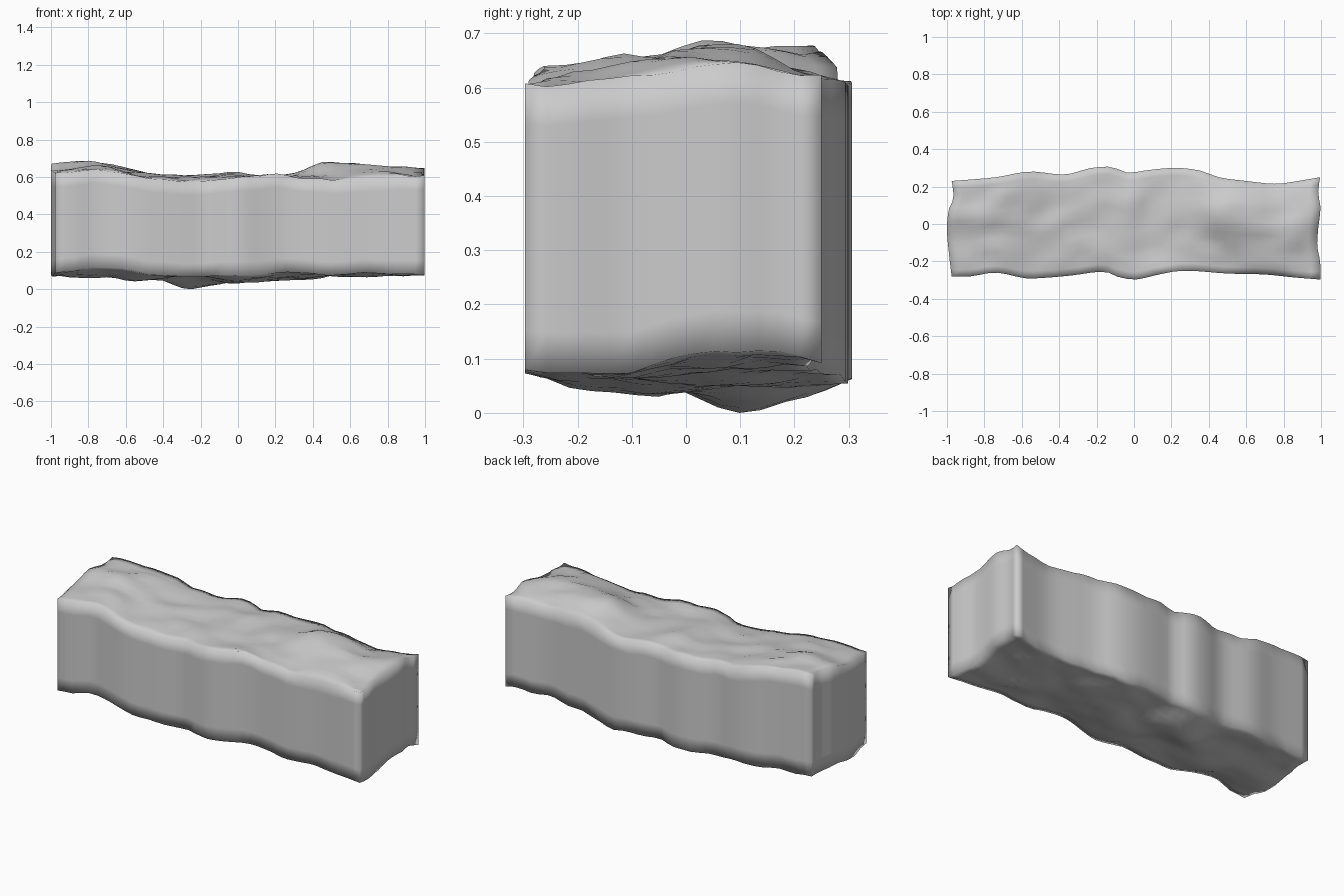
import bpy, bmesh
from mathutils import Vector, noise

if "Cube" in bpy.data.objects:
    bpy.data.objects.remove(bpy.data.objects["Cube"])

# Plan outline: front/back edges as (x, y), ends as (v, x)
FRONT = [(-1, -.28), (-.9, -.28), (-.76, -.26), (-.6, -.29), (-.5, -.288), (-.35, -.275),
         (-.17, -.255), (-.1, -.282), (0, -.297), (.1, -.275), (.25, -.25), (.5, -.265),
         (.7, -.27), (.85, -.285), (1, -.297)]
BACK = [(-1, .23), (-.76, .25), (-.58, .28), (-.38, .265), (-.25, .298), (-.13, .305),
        (-.05, .275), (.08, .29), (.22, .30), (.35, .285), (.45, .25), (.6, .23),
        (.76, .215), (.88, .23), (1, .25)]
LEFT = [(-1, -.975), (-.5, -.99), (0, -1), (.4, -.99), (.65, -.965), (1, -.975)]
RIGHT = [(-1, .997), (-.65, .995), (-.35, .98), (0, .985), (.4, .997), (.7, .985), (1, .995)]

# Height control rows, front to back, evenly spaced from left to right
TOP = [[.62, .645, .595, .585, .60, .61, .585, .60, .61],
       [.635, .66, .615, .60, .605, .605, .62, .65, .62],
       [.675, .675, .62, .61, .62, .61, .685, .655, .65],
       [.67, .67, .615, .605, .61, .605, .62, .61, .62]]
BOTTOM = [[.085, .12, .08, .07, .075, .09, .08, .09, .08],
          [.075, .065, .055, .075, .035, .06, .075, .075, .075],
          [.085, .08, .07, .01, .055, .05, .075, .085, .12],
          [.08, .08, .07, .055, .07, .06, .08, .09, .095]]


def interp(pts, t):
    """Smooth curve through (position, value) points."""
    n = len(pts)
    i = 0
    while i < n - 2 and t > pts[i + 1][0]:
        i += 1

    def slope(k):
        a, b = pts[max(k - 1, 0)], pts[min(k + 1, n - 1)]
        return (b[1] - a[1]) / (b[0] - a[0])
    (x0, y0), (x1, y1) = pts[i], pts[i + 1]
    h = x1 - x0
    s = (t - x0) / h
    return ((2*s**3 - 3*s*s + 1) * y0 + (s**3 - 2*s*s + s) * h * slope(i)
            + (3*s*s - 2*s**3) * y1 + (s**3 - s*s) * h * slope(i + 1))


def spread(values):
    return [(-1 + 2 * i / (len(values) - 1), v) for i, v in enumerate(values)]


def height(rows, u, v, seed):
    z = interp(spread([interp(spread(r), u) for r in rows]), v)
    return z + .016 * noise.noise(Vector((u * 8, v * 3, seed)))


def point(u, v, w):
    """Map unit-box coordinates to the stone; w runs bottom to top."""
    a = (u + 1) / 2
    b = (v + 1) / 2
    x = interp(LEFT, v) * (1 - a) + interp(RIGHT, v) * a
    y = interp(FRONT, u) * (1 - b) + interp(BACK, u) * b
    lo, hi = height(BOTTOM, u, v, 3.3), height(TOP, u, v, 8.7)
    return Vector((x, y, lo + (hi - lo) * w))


bm = bmesh.new()


def patch(fn, ss, ts):
    grid = [[bm.verts.new(fn(s, t)) for t in ts] for s in ss]
    for i in range(len(ss) - 1):
        for j in range(len(ts) - 1):
            bm.faces.new((grid[i][j], grid[i+1][j], grid[i+1][j+1], grid[i][j+1]))


US = [-1 + 2 * i / 40 for i in range(41)]
VS = [-1 + 2 * i / 14 for i in range(15)]
WS = [0, .14, .5, .86, 1]

# Rough top and bottom, then the four upright sides
for w in (0, 1):
    patch(lambda u, v: point(u, v, w), US, VS)
for e in (-1, 1):
    patch(lambda u, q: point(u, e, q), US, WS)
    patch(lambda v, q: point(e, v, q), VS, WS)
bmesh.ops.remove_doubles(bm, verts=bm.verts, dist=1e-5)
bmesh.ops.recalc_face_normals(bm, faces=bm.faces)

# Rest on the ground
low = min(v.co.z for v in bm.verts)
bmesh.ops.translate(bm, verts=bm.verts, vec=(0, 0, -low))

mesh = bpy.data.meshes.new("stone_block")
bm.to_mesh(mesh)
bm.free()
mesh.shade_smooth()
block = bpy.data.objects.new("stone_block", mesh)
bpy.context.collection.objects.link(block)
